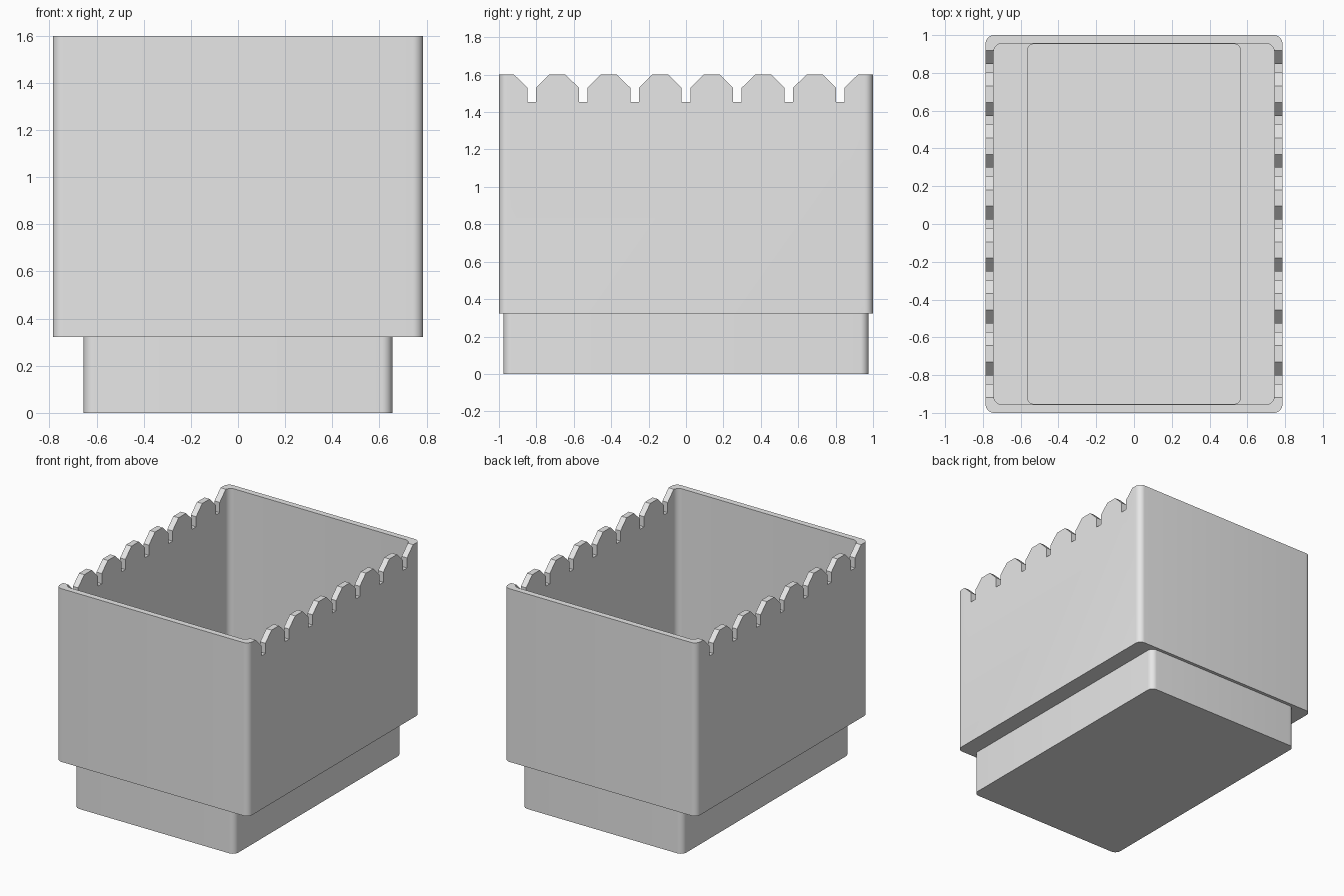
import bpy, bmesh
from math import cos, sin, pi, radians

cube = bpy.data.objects.get("Cube")
if cube:
    bpy.data.objects.remove(cube, do_unlink=True)

grey = bpy.data.materials.new("plain_grey")
grey.use_nodes = True
colour = (0.8, 0.8, 0.8, 1)
grey.diffuse_color = colour
grey.node_tree.nodes["Principled BSDF"].inputs["Base Color"].default_value = colour


def finish(bm, name):
    bmesh.ops.recalc_face_normals(bm, faces=bm.faces)
    mesh = bpy.data.meshes.new(name)
    bm.to_mesh(mesh)
    bm.free()
    mesh.materials.append(grey)
    ob = bpy.data.objects.new(name, mesh)
    bpy.context.collection.objects.link(ob)
    return ob


def rounded_loop(bm, hx, hy, r, z, steps=8):
    """Ring of vertices round a rectangle with rounded corners."""
    ring = []
    for i, (sx, sy) in enumerate([(1, 1), (-1, 1), (-1, -1), (1, -1)]):
        for s in range(steps + 1):
            a = (i + s / steps) * pi / 2
            ring.append(bm.verts.new((sx * (hx - r) + r * cos(a),
                                      sy * (hy - r) + r * sin(a), z)))
    return ring


# Bin shell: foot, wide body, rim, cavity, ledge and sunken floor
base = (0.655, 0.976, 0.045)
body = (0.786, 1.0, 0.045)
cavity = (0.743, 0.956, 0.045)
pit = (0.564, 0.953, 0.035)
top, step, ledge, floor = 1.6, 0.322, 0.365, 0.045
sections = [(base, 0), (base, step), (body, step), (body, top),
            (cavity, top), (cavity, ledge), (pit, ledge), (pit, floor)]
bm = bmesh.new()
rings = [rounded_loop(bm, *shape, z) for shape, z in sections]
for low, high in zip(rings, rings[1:]):
    n = len(low)
    for i in range(n):
        j = (i + 1) % n
        bm.faces.new((low[i], low[j], high[j], high[i]))
bm.faces.new(rings[0])
bm.faces.new(rings[-1])
storage_bin = finish(bm, "storage_bin")

# Divider notches: a funnel above a narrow slot, cut across both side walls
bm = bmesh.new()
half = [(0.023, 1.455), (0.023, 1.53), (0.094, top), (0.094, 1.7)]
profile = half + [(-y, z) for y, z in reversed(half)]
for k in range(-3, 4):
    face = bm.faces.new([bm.verts.new((-0.9, k * 0.275 + y, z)) for y, z in profile])
    ext = bmesh.ops.extrude_face_region(bm, geom=[face])
    moved = [v for v in ext["geom"] if isinstance(v, bmesh.types.BMVert)]
    bmesh.ops.translate(bm, verts=moved, vec=(1.8, 0, 0))
cutter = finish(bm, "notch_cutter")
cutter.hide_render = True

cut = storage_bin.modifiers.new("notches", "BOOLEAN")
cut.operation = "DIFFERENCE"
cut.solver = "EXACT"
cut.object = cutter

bpy.ops.object.select_all(action="DESELECT")
storage_bin.select_set(True)
bpy.context.view_layer.objects.active = storage_bin
bpy.ops.object.modifier_apply(modifier=cut.name)
bpy.data.objects.remove(cutter, do_unlink=True)
bpy.ops.object.shade_smooth_by_angle(angle=radians(30))
